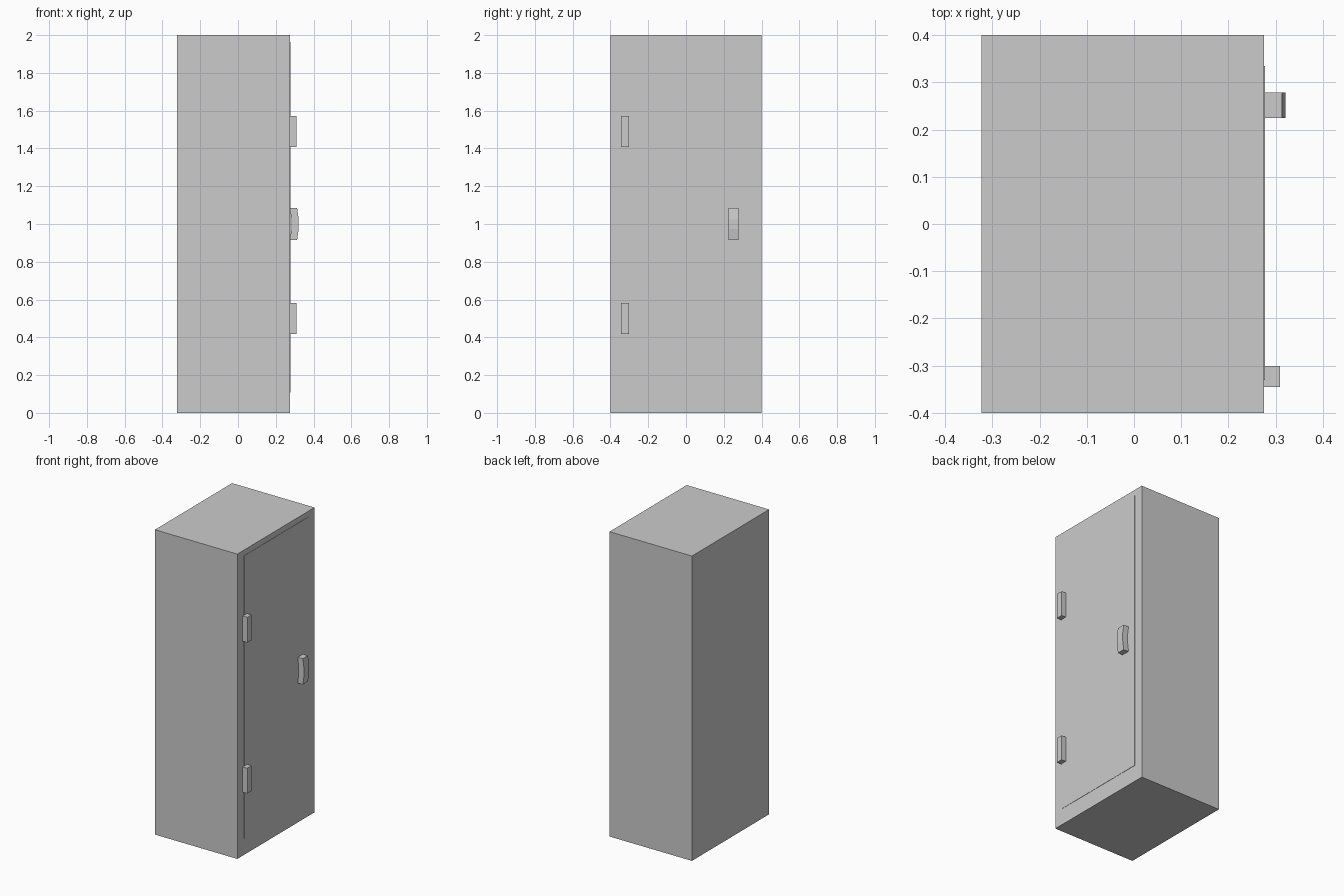
import bpy, bmesh
from mathutils import Vector

if "Cube" in bpy.data.objects:
    bpy.data.objects.remove(bpy.data.objects["Cube"])


def box(name, lo, hi):
    """Box spanning two opposite corners."""
    lo, hi = Vector(lo), Vector(hi)
    mesh = bpy.data.meshes.new(name)
    bm = bmesh.new()
    bmesh.ops.create_cube(bm, size=1)
    bmesh.ops.scale(bm, vec=hi - lo, verts=bm.verts)
    bmesh.ops.translate(bm, vec=(lo + hi) / 2, verts=bm.verts)
    bm.to_mesh(mesh)
    bm.free()
    obj = bpy.data.objects.new(name, mesh)
    bpy.context.collection.objects.link(obj)
    return obj


def bowed_bar(name, spine, thickness, y0, y1):
    """Bar following (x, z) spine points, thickness along x, width along y."""
    mesh = bpy.data.meshes.new(name)
    bm = bmesh.new()
    rings = []
    for x, z in spine:
        corners = [(x, y0), (x + thickness, y0), (x + thickness, y1), (x, y1)]
        rings.append([bm.verts.new((cx, cy, z)) for cx, cy in corners])
    for a, b in zip(rings, rings[1:]):
        for i in range(4):
            j = (i + 1) % 4
            bm.faces.new((a[i], a[j], b[j], b[i]))
    bm.faces.new(rings[0])
    bm.faces.new(rings[-1])
    bmesh.ops.recalc_face_normals(bm, faces=bm.faces)
    bm.to_mesh(mesh)
    bm.free()
    obj = bpy.data.objects.new(name, mesh)
    bpy.context.collection.objects.link(obj)
    return obj


FRONT = 0.275  # x of the face that carries the door

# Cabinet body and slightly raised door panel
box("cabinet_body", (-0.323, -0.4, 0), (FRONT, 0.4, 2))
box("door", (FRONT - 0.01, -0.33, 0.108), (FRONT + 0.002, 0.335, 1.963))

# Hinges along the door edge
for label, z in (("lower", 0.5), ("upper", 1.49)):
    box(label + "_hinge", (FRONT - 0.005, -0.345, z - 0.083), (0.309, -0.301, z + 0.083))

# Bowed door handle
bowed_bar("door_handle",
          [(0.275, 0.915), (0.283, 0.973), (0.283, 1.027), (0.275, 1.085)],
          0.038, 0.225, 0.278)
